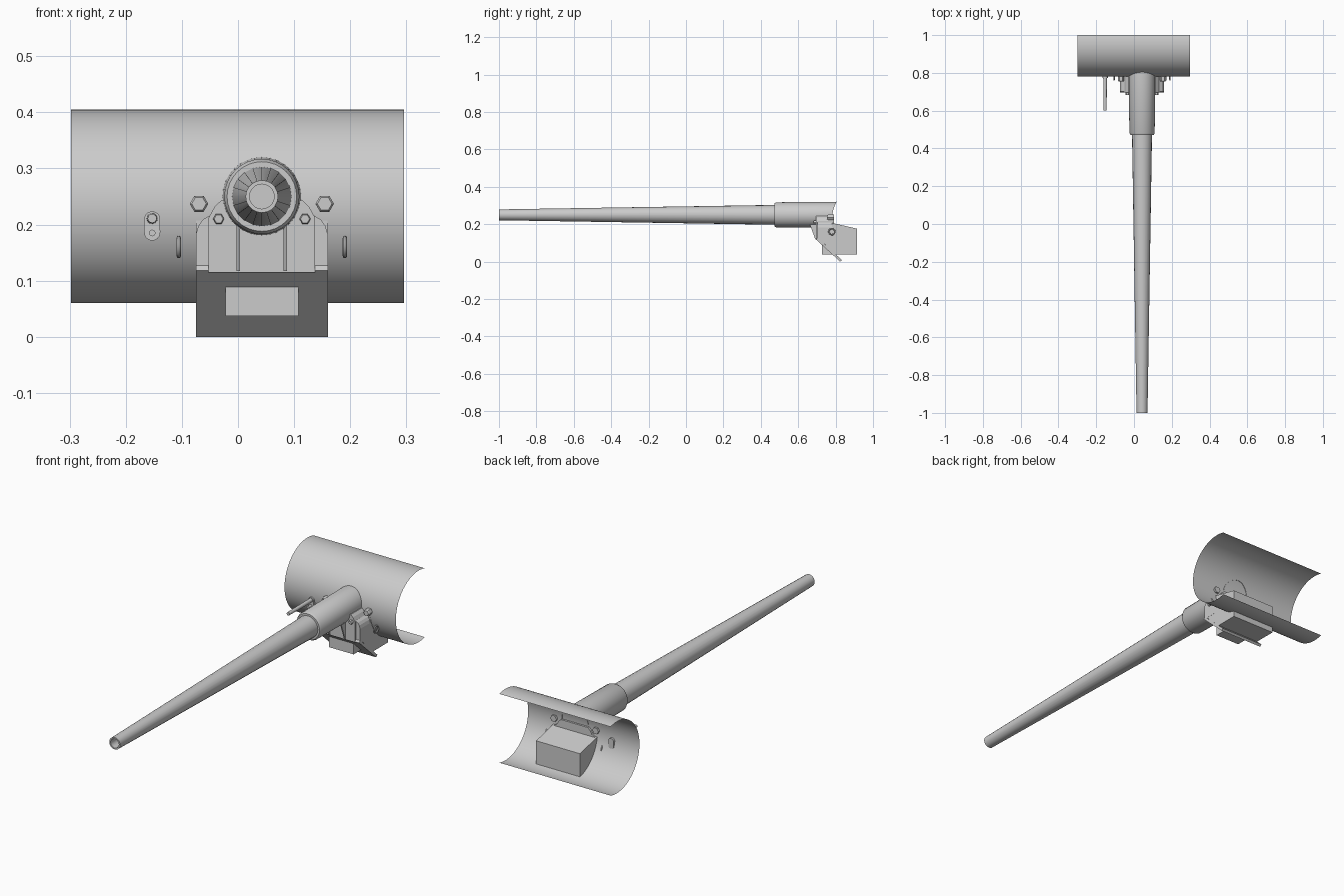
import bpy, bmesh, math
from mathutils import Matrix, Vector

if "Cube" in bpy.data.objects:
    bpy.data.objects.remove(bpy.data.objects["Cube"])

CX, CZ = 0.0425, 0.25            # gun axis
MY, MZ, MR = 0.9525, 0.2325, 0.1725  # shield cylinder axis and radius

steel = bpy.data.materials.new("steel grey")
steel.diffuse_color = (0.6, 0.6, 0.6, 1)
steel.use_nodes = True
steel.node_tree.nodes["Principled BSDF"].inputs["Base Color"].default_value = steel.diffuse_color


def shield_y(z):
    return MY - math.sqrt(max(MR ** 2 - (z - MZ) ** 2, 0))


def finish(bm, name, smooth=False, normals=True):
    if normals:
        bmesh.ops.recalc_face_normals(bm, faces=bm.faces)
    me = bpy.data.meshes.new(name)
    bm.to_mesh(me)
    bm.free()
    me.materials.append(steel)
    ob = bpy.data.objects.new(name, me)
    bpy.context.collection.objects.link(ob)
    if smooth:
        bpy.ops.object.select_all(action='DESELECT')
        ob.select_set(True)
        bpy.context.view_layer.objects.active = ob
        bpy.ops.object.shade_smooth_by_angle(angle=math.radians(35))
    return ob


def prism(name, pts, lo, hi, axis, smooth=False):
    """Extrude a closed outline: axis 'x' takes (y, z), axis 'y' takes (x, z)."""
    bm = bmesh.new()
    place = (lambda p, t: (t, p[0], p[1])) if axis == 'x' else (lambda p, t: (p[0], t, p[1]))
    a = [bm.verts.new(place(p, lo)) for p in pts]
    b = [bm.verts.new(place(p, hi)) for p in pts]
    bm.faces.new(a)
    bm.faces.new(b[::-1])
    for i in range(len(pts)):
        j = (i + 1) % len(pts)
        bm.faces.new((a[i], b[i], b[j], a[j]))
    return finish(bm, name, smooth)


def lathe(name, profile, x, z, sides, smooth=True, fit=False):
    """Revolve (radius, y) points about a line along y; fit bends the last ring to the shield."""
    bm = bmesh.new()
    rings = []
    for k, (r, y) in enumerate(profile):
        if r == 0:
            rings.append([bm.verts.new((x, y, z))])
            continue
        ring = []
        for i in range(sides):
            a = math.tau * i / sides
            pz = z + r * math.sin(a)
            py = shield_y(pz) + 0.002 if fit and k == len(profile) - 1 else y
            ring.append(bm.verts.new((x + r * math.cos(a), py, pz)))
        rings.append(ring)
    for a, b in zip(rings, rings[1:]):
        for i in range(sides):
            j = (i + 1) % sides
            if len(a) == 1:
                bm.faces.new((a[0], b[j], b[i]))
            elif len(b) == 1:
                bm.faces.new((a[i], a[j], b[0]))
            else:
                bm.faces.new((a[i], a[j], b[j], b[i]))
    return finish(bm, name, smooth)


# Curved shield: an open sheet a little over half a cylinder
bm = bmesh.new()
N = 48
span = math.pi / 2 + math.asin((1.0 - MY) / MR)
prev = None
for i in range(N + 1):
    a = -span + 2 * span * i / N
    y, z = MY - MR * math.cos(a), MZ + MR * math.sin(a)
    row = [bm.verts.new((x, y, z)) for x in (-0.298, 0.296)]
    if prev:
        bm.faces.new((prev[0], prev[1], row[1], row[0]))
    prev = row
finish(bm, "gun_shield", True, normals=False)

# Tapered barrel with a bore, and the sleeve it slides into
lathe("barrel", [(0, -0.9), (0.022, -0.9), (0.022, -1), (0.029, -1), (0.053, 0.48)],
      CX, CZ, 20)
lathe("barrel_sleeve", [(0.05, 0.472), (0.062, 0.472), (0.067, 0.482), (0.070, 0.78)],
      CX, CZ, 32, fit=True)


def mirrored(half):
    return [(CX - x, z) for x, z in half] + [(CX + x, z) for x, z in reversed(half)]


# Mount: front plate, rounded cheeks and the box behind the shield
prism("mount_front_plate", mirrored([(0.095, 0.115), (0.095, 0.212), (0.084, 0.232),
                                     (0.0725, 0.243)]), 0.695, 0.79, 'y')
prism("mount_cheeks", mirrored([(0.1175, 0.115), (0.1175, 0.183), (0.113, 0.198),
                                (0.105, 0.209), (0.093, 0.216)]), 0.702, 0.79, 'y')
prism("mount_box", [(0.78, 0.207), (0.78, 0.18), (0.703, 0.18), (0.703, 0.13),
                    (0.80, 0.037), (0.914, 0.037), (0.914, 0.176)],
      CX - 0.117, CX + 0.117, 'x')
prism("sloped_plate", [(0.695, 0.118), (0.824, 0.0), (0.834, 0.008), (0.703, 0.128)],
      CX - 0.1175, CX + 0.1175, 'x')
prism("lower_box", [(0.727, 0.037), (0.82, 0.037), (0.82, 0.092), (0.727, 0.092)],
      CX - 0.065, CX + 0.065, 'x')

for s, side in ((-1, "left"), (1, "right")):
    # Triangular ribs under the sleeve
    x = CX + s * 0.042
    prism("rib_" + side, [(0.660, 0.225), (0.70, 0.225), (0.70, 0.117), (0.692, 0.117),
                          (0.660, 0.205)], x - 0.003, x + 0.003, 'x')
    # Large and small hexagonal bolts
    lathe("large_bolt_" + side, [(0, 0.755), (0.013, 0.755), (0.0165, 0.76), (0.0165, 0.79),
                                 (0, 0.79)], CX + s * 0.112, 0.237, 6, False)
    lathe("small_bolt_" + side, [(0, 0.682), (0.008, 0.682), (0.010, 0.685), (0.010, 0.71),
                                 (0, 0.71)], CX + s * 0.077, 0.21, 6, False)
    # Lifting eyes: thin rings standing on the shield
    bm = bmesh.new()
    x, n, m = CX + s * 0.1355 + s * 0.0125, 20, 8
    x = CX + s * 0.148
    grid = []
    for i in range(n):
        a = math.tau * i / n
        out = Vector((0, math.cos(a), math.sin(a)))
        c = Vector((x, 0.78, 0.16)) + out * 0.016
        grid.append([bm.verts.new(c + (out * math.cos(math.tau * k / m) +
                     Vector((1, 0, 0)) * math.sin(math.tau * k / m)) * 0.004)
                     for k in range(m)])
    for i in range(n):
        for k in range(m):
            a, b, l = grid[i], grid[(i + 1) % n], (k + 1) % m
            bm.faces.new((a[k], b[k], b[l], a[l]))
    finish(bm, "lifting_eye_" + side, True)

# Sight port: oval boss with a long tube and a short one
oval = []
for i in range(24):
    a = math.tau * i / 24
    oval.append((-0.153 + 0.0145 * math.cos(a),
                 0.1975 + (0.0115 if math.sin(a) > 0 else -0.0115) + 0.0145 * math.sin(a)))
prism("sight_boss", oval, 0.773, 0.79, 'y', True)
lathe("sight_tube", [(0, 0.6), (0.008, 0.6), (0.010, 0.79), (0, 0.79)], -0.153, 0.211, 16)
lathe("sight_lower_tube", [(0, 0.75), (0.006, 0.75), (0.006, 0.79), (0, 0.79)],
      -0.153, 0.185, 12)
